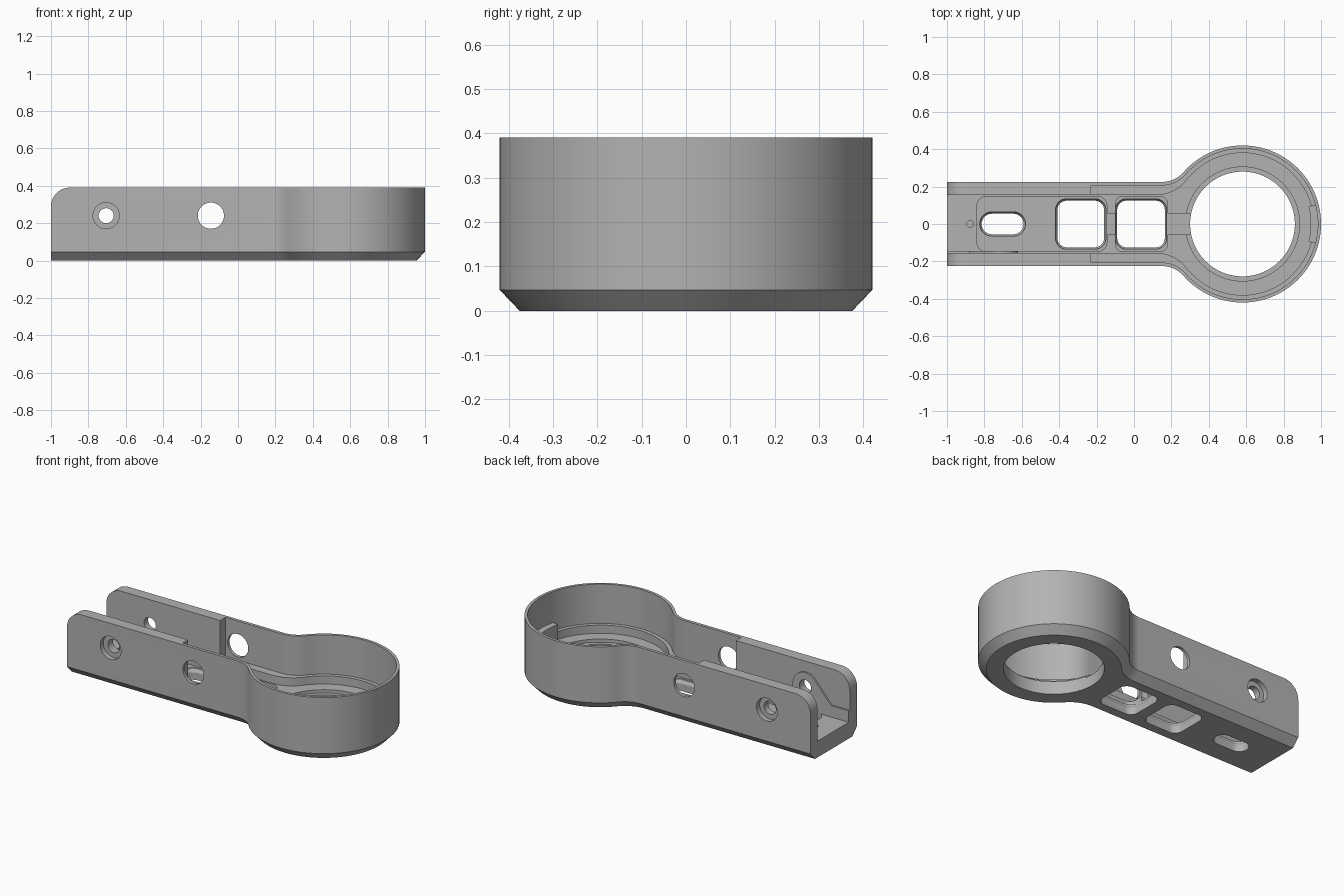
import bpy, bmesh, math
from math import sin, cos, pi, sqrt, atan2

cube = bpy.data.objects.get("Cube")
if cube:
    bpy.data.objects.remove(cube)

grey = bpy.data.materials.new("matte_grey")
grey.use_nodes = True
colour = (0.45, 0.45, 0.45, 1)
grey.diffuse_color = colour
grey.node_tree.nodes["Principled BSDF"].inputs["Base Color"].default_value = colour

RING_X = 0.58


def arc(cx, cy, r, a0, a1, n):
    return [(cx + r * cos(a0 + (a1 - a0) * i / n), cy + r * sin(a0 + (a1 - a0) * i / n))
            for i in range(n + 1)]


def keyhole(half, radius, fillet, x0):
    """Handle strip blending into a round head through concave fillets."""
    fy = half + fillet
    reach = sqrt((radius + fillet) ** 2 - fy ** 2)
    fx = RING_X - reach
    a = atan2(fy, -reach)
    lower = [(x0, -half)] + arc(fx, -fy, fillet, pi / 2, pi - a, 10)
    upper = [(x, -y) for x, y in reversed(lower)]
    head = arc(RING_X, 0, radius, -a, a, 80)
    return lower + head[1:-1] + upper


def rounded(x0, x1, half, r):
    pts = []
    for i, (sx, sy) in enumerate([(1, 1), (-1, 1), (-1, -1), (1, -1)]):
        cx = x1 - r if sx > 0 else x0 + r
        pts += arc(cx, sy * (half - r), r, i * pi / 2, (i + 1) * pi / 2, 8)
    return pts


def circle(cx, cy, r, n=96):
    return arc(cx, cy, r, 0, 2 * pi, n)[:-1]


def loft(name, layers, axis="z"):
    """Solid through equal-length outlines, each given with its level."""
    bm = bmesh.new()
    rings = []
    for pts, t in layers:
        rings.append([bm.verts.new((u, v, t) if axis == "z" else (u, t, v)) for u, v in pts])
    n = len(rings[0])
    for lo, hi in zip(rings, rings[1:]):
        for i in range(n):
            j = (i + 1) % n
            bm.faces.new((lo[i], lo[j], hi[j], hi[i]))
    bm.faces.new(rings[0][::-1])
    bm.faces.new(rings[-1])
    bmesh.ops.recalc_face_normals(bm, faces=bm.faces)
    mesh = bpy.data.meshes.new(name)
    bm.to_mesh(mesh)
    bm.free()
    mesh.materials.append(grey)
    obj = bpy.data.objects.new(name, mesh)
    bpy.context.collection.objects.link(obj)
    return obj


def prism(name, pts, a, b, axis="z"):
    return loft(name, [(pts, a), (pts, b)], axis)


# Outer shell with a chamfered base
body = loft("holder_body", [
    (keyhole(0.18, 0.375, 0.195, -1), 0),
    (keyhole(0.225, 0.42, 0.15, -1), 0.047),
    (keyhole(0.225, 0.42, 0.15, -1), 0.39)])

cutters = [
    # Main channel and lid seat
    prism("channel_cut", keyhole(0.155, 0.38, 0.2, -1.1), 0.1, 0.5),
    prism("lid_seat_cut", keyhole(0.206, 0.403, 0.168, -0.23), 0.15, 0.52),
    # Round opening and its step
    prism("ring_step_cut", circle(RING_X, 0, 0.305), 0.08, 0.3),
    prism("ring_hole_cut", circle(RING_X, 0, 0.28), -0.1, 0.3),
    # Shallow floor pockets joined by narrow necks
    prism("long_pocket_cut", rounded(-0.84, -0.145, 0.147, 0.05), 0.07, 0.3),
    prism("short_pocket_cut", rounded(-0.1, 0.18, 0.147, 0.04), 0.07, 0.31),
    prism("neck_cut", rounded(-0.2, 0.4, 0.055, 0.01), 0.07, 0.32),
    prism("guide_dot_cut", circle(-0.875, 0, 0.018, 24), 0.09, 0.3),
    # Rounded top corner at the open end
    prism("corner_cut", arc(-0.9, 0.29, 0.1, pi, pi / 2, 12)
          + [(-0.9, 0.6), (-1.2, 0.6), (-1.2, 0.29)], -0.5, 0.5, "y"),
    # Side holes
    prism("window_hole_cut", circle(-0.145, 0.24, 0.07, 48), -0.5, 0.5, "y"),
    prism("screw_hole_cut", circle(-0.705, 0.24, 0.04, 40), -0.5, 0.5, "y"),
]
for s in (-1, 1):
    cutters.append(prism("screw_recess_cut", circle(-0.705, 0.24, 0.07, 48),
                         *sorted((s * 0.195, s * 0.4)), "y"))

# Floor windows, flared at the top
for x0, x1, half, r in [(-0.41, -0.16, 0.125, 0.05), (-0.09, 0.165, 0.125, 0.05),
                        (-0.815, -0.59, 0.055, 0.0549)]:
    wide = rounded(x0 - 0.01, x1 + 0.01, half + 0.01, r + 0.01)
    slim = rounded(x0, x1, half, r)
    cutters.append(loft("floor_window_cut", [(slim, -0.1), (slim, 0.045), (wide, 0.06), (wide, 0.2)]))

for cutter in cutters:
    cutter.hide_render = True
    mod = body.modifiers.new(cutter.name, "BOOLEAN")
    mod.operation = "DIFFERENCE"
    mod.solver = "EXACT"
    mod.object = cutter

bpy.context.view_layer.objects.active = body
for mod in list(body.modifiers):
    bpy.ops.object.modifier_apply(modifier=mod.name)
for cutter in cutters:
    bpy.data.objects.remove(cutter)

# Locking lug at the far side of the ring
lug = prism("locking_lug", arc(RING_X, 0, 0.41, -0.26, 0.26, 12)
            + arc(RING_X, 0, 0.365, 0.26, -0.26, 12), 0.09, 0.2)

# Raised rib beside the screw hole, running down to the open end
rib = prism("screw_rib", arc(-0.705, 0.24, 0.085, 0, pi * 0.75, 20)
            + [(-0.88, 0.17), (-1, 0.17), (-1, 0.09), (-0.62, 0.09)], -0.165, -0.145, "y")
bore = prism("rib_bore", circle(-0.705, 0.24, 0.04, 40), -0.3, 0, "y")
mod = rib.modifiers.new("bore", "BOOLEAN")
mod.solver = "EXACT"
mod.object = bore
bpy.context.view_layer.objects.active = rib
bpy.ops.object.modifier_apply(modifier="bore")
bpy.data.objects.remove(bore)

# Smooth curved walls, crisp edges
bpy.ops.object.select_all(action="DESELECT")
for obj in (body, lug, rib):
    obj.select_set(True)
bpy.context.view_layer.objects.active = body
bpy.ops.object.shade_smooth_by_angle(angle=math.radians(30))
